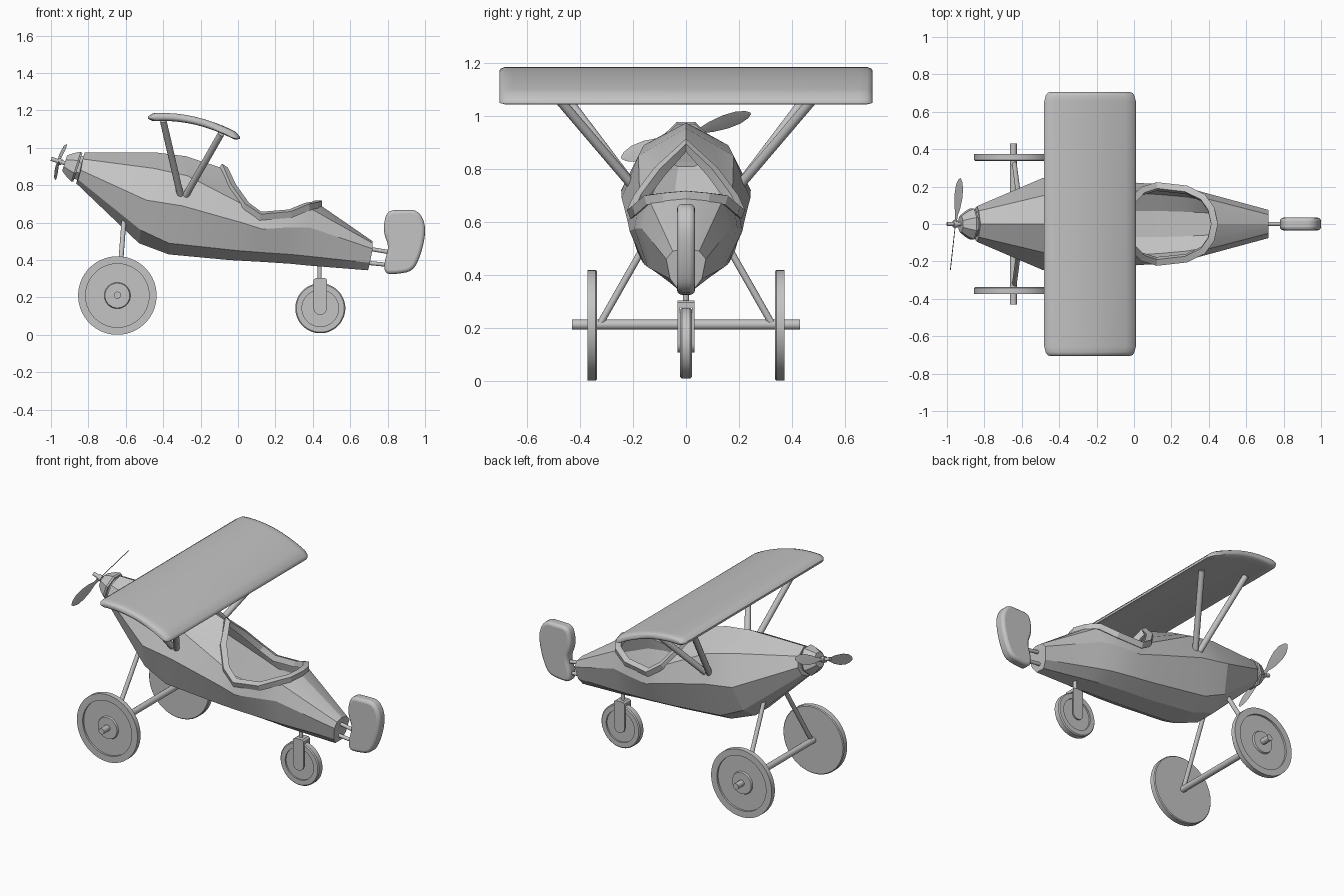
import bpy, bmesh, math
from mathutils import Vector

cube = bpy.data.objects.get("Cube")
if cube:
    bpy.data.objects.remove(cube, do_unlink=True)

grey = bpy.data.materials.new("light grey")
grey.use_nodes = True
colour = (0.55, 0.55, 0.55, 1)
grey.diffuse_color = colour
grey.node_tree.nodes["Principled BSDF"].inputs["Base Color"].default_value = colour


def finish(name, bm, angle=30, bevel=0):
    """Turn a bmesh into a shaded object."""
    bmesh.ops.recalc_face_normals(bm, faces=bm.faces)
    mesh = bpy.data.meshes.new(name)
    bm.to_mesh(mesh)
    bm.free()
    obj = bpy.data.objects.new(name, mesh)
    bpy.context.collection.objects.link(obj)
    mesh.materials.append(grey)
    bpy.ops.object.select_all(action="DESELECT")
    obj.select_set(True)
    bpy.context.view_layer.objects.active = obj
    bpy.ops.object.shade_smooth_by_angle(angle=math.radians(angle))
    if bevel:
        mod = obj.modifiers.new("rounded edges", "BEVEL")
        mod.width, mod.segments = bevel, 3
        mod.limit_method = "ANGLE"
        mod.angle_limit = math.radians(50)
    return obj


def loft(name, rings, skip=lambda i, j: False, ends=True, loop=False, angle=30):
    """Skin a row of closed cross-sections."""
    bm = bmesh.new()
    rows = [[bm.verts.new(p) for p in ring] for ring in rings]
    n = len(rows[0])
    for i in range(len(rows) if loop else len(rows) - 1):
        a, b = rows[i], rows[(i + 1) % len(rows)]
        for j in range(n):
            k = (j + 1) % n
            if not skip(i, j):
                bm.faces.new((a[j], a[k], b[k], b[j]))
    if ends and not loop:
        bm.faces.new(rows[0])
        bm.faces.new(rows[-1])
    loose = [v for v in bm.verts if not v.link_faces]
    bmesh.ops.delete(bm, geom=loose, context="VERTS")
    return finish(name, bm, angle)


def lathe(name, centre, axis, profile, sides=40):
    """Spin (radius, height) points about an axis."""
    turn = Vector(axis).to_track_quat("Z", "Y")
    rings = []
    for r, h in profile:
        ring = []
        for k in range(sides):
            t = math.tau * (k + 0.5) / sides
            ring.append(Vector(centre) + turn @ Vector((r * math.cos(t), r * math.sin(t), h)))
        rings.append(ring)
    return loft(name, rings)


def rod(name, a, b, radius, sides=14):
    a, b = Vector(a), Vector(b)
    return lathe(name, a, b - a, [(radius, 0), (radius, (b - a).length)], sides)


def plate(name, outline, y0, y1, bevel=0):
    """Extrude an x-z outline between two y values."""
    return_rings = [[(x, y, z) for x, z in outline] for y in (y0, y1)]
    obj = loft(name, return_rings)
    if bevel:
        mod = obj.modifiers.new("rounded edges", "BEVEL")
        mod.width, mod.segments, mod.limit_method = bevel, 3, "ANGLE"
        mod.angle_limit = math.radians(50)
    return obj


# Fuselage: long edge lines from nose to tail, one point per station
ridge = [(-.82, 0, .975), (-.44, 0, .975), (-.28, 0, .955), (-.08, 0, .89),
         (.13, 0, .8), (.28, 0, .75), (.43, 0, .7), (.72, 0, .5)]
upper = [(-.83, .07, .94), (-.45, .16, .89), (-.27, .18, .85), (.04, .175, .69),
         (.12, .2, .635), (.28, .183, .648), (.37, .14, .685), (.72, .05, .49)]
waist = [(-.84, .095, .88), (-.49, .245, .72), (-.3, .243, .69), (.02, .22, .6),
         (.13, .213, .565), (.28, .195, .575), (.38, .167, .575), (.72, .075, .46)]
lower = [(-.855, .075, .83), (-.52, .18, .56), (-.37, .185, .49), (0, .165, .45),
         (.13, .158, .44), (.28, .145, .43), (.38, .127, .42), (.705, .06, .385)]
belly = [(-.865, .03, .81), (-.53, .07, .49), (-.37, .08, .43), (-.05, .07, .4),
         (.13, .07, .39), (.28, .065, .38), (.38, .06, .37), (.695, .03, .345)]


def flip(p):
    return Vector((p[0], -p[1], p[2]))


rings, shoulders = [], []
for i in range(len(ridge)):
    top, side = Vector(ridge[i]), Vector(upper[i])
    mid = (top + side) / 2
    if i in (3, 6):
        mid.y *= 1.15
        mid.x += .012 if i == 6 else -.012
    shoulders.append((top, mid, side))
    half = [mid, side, Vector(waist[i]), Vector(lower[i]), Vector(belly[i])]
    rings.append([top] + half + [flip(p) for p in reversed(half)])
last = len(rings[0]) - 1
loft("fuselage", rings, lambda i, j: 3 <= i <= 5 and j in (0, 1, last - 1, last), angle=15)

# Padded rim round the cockpit opening
left = list(shoulders[3]) + [shoulders[4][2], shoulders[5][2]] + list(reversed(shoulders[6]))
path = left + [flip(p) for p in reversed(left[1:-1])]
middle = sum(path, Vector()) / len(path)
rim = []
for i, p in enumerate(path):
    along = (path[(i + 1) % len(path)] - path[i - 1]).normalized()
    out = (p - middle)
    out = (out - along * out.dot(along)).normalized()
    up = along.cross(out).normalized()
    rim.append([p + out * a * .018 + up * b * .018 for a, b in ((-1, -1), (1, -1), (1, 1), (-1, 1))])
loft("cockpit_rim", rim, loop=True, angle=20)

# Nose cowl, collar, propeller shaft and hub along the tilted thrust line
thrust = Vector((-.95, 0, .3)).normalized()
nose = Vector((-.845, 0, .892))
lathe("nose_collar", nose, thrust, [(.07, -.01), (.07, .02)], 8)
lathe("nose_cowl", nose, thrust, [(.086, .012), (.09, .022), (.075, .05), (.047, .086)], 8)
rod("propeller_shaft", nose + thrust * .08, nose + thrust * .162, .011)
hub = nose + thrust * .115
lathe("propeller_hub", hub, thrust, [(.018, -.012), (.018, .012)], 16)

# Propeller blades: thin pitched leaves
span = Vector((.027, .245, .085)).normalized()
for name, s in (("propeller_blade_left", 1), ("propeller_blade_right", -1)):
    d = span * s
    chord = (thrust.cross(d) * .93 + thrust * .37).normalized()
    skin = chord.cross(d) * .002
    sections = []
    for r, w in ((.005, .009), (.05, .011), (.1, .026), (.16, .034), (.21, .031), (.245, .018), (.26, .004)):
        p = hub + d * r
        sections.append([p - chord * w, p + skin, p + chord * w, p - skin])
    loft(name, sections)

# Cambered wing with rounded tips
wing = []
for y, scale, thick in ((.705, .88, .35), (.7, .93, .75), (.685, .97, 1), (.655, 1, 1)):
    section = []
    steps = 14
    for sign in (1, -1):
        for k in range(steps + 1):
            t = k / steps if sign > 0 else 1 - k / steps
            u = .5 - .5 * math.cos(math.pi * t)
            z = 1.165 - .155 * (u - .15) ** 2
            h = .021 * thick * max(.3, min(1, math.sqrt(min(u, 1 - u) / .05)))
            section.append(Vector((-.235 + .49 * (u - .5) * scale, y, z + sign * h)))
    wing.append(section)
wing += [[flip(p) for p in s] for s in reversed(wing)]
loft("wing", wing, angle=50)

# Parts mirrored on both sides
wheel_profile = [(.02, -.018), (.205, -.018), (.21, -.013), (.21, .018), (.17, .018),
                 (.17, .006), (.07, .006), (.066, .016), (.02, .016)]
for label, s in (("left", 1), ("right", -1)):
    rod("front_wing_strut_" + label, (-.305, s * .2, .735), (-.4, s * .51, 1.145), .018)
    rod("rear_wing_strut_" + label, (-.285, s * .2, .735), (-.09, s * .49, 1.075), .018)
    rod("gear_leg_" + label, (-.61, s * .1, .61), (-.64, s * .325, .215), .013)
    lathe("main_wheel_" + label, (-.645, s * .355, .21), (0, s, 0), wheel_profile, 48)
rod("axle", (-.645, -.43, .212), (-.645, .43, .212), .019, 20)

# Tail wheel with a ring on each face, held in a fork
tail = (.44, 0, .142)
tread = [(.01, .012), (.098, .012), (.098, .022), (.128, .022), (.134, .016)]
lathe("tail_wheel", tail, (0, 1, 0), tread + [(r, -h) for r, h in reversed(tread)])
arc = [(tail[0] + .036 * math.cos(t), tail[2] - .036 * math.sin(t))
       for t in (math.pi * k / 10 for k in range(11))]
for label, s in (("left", 1), ("right", -1)):
    plate("fork_arm_" + label, [(.404, .285), (.476, .285)] + arc, s * .023, s * .032)
plate("fork_crown", [(.404, .277), (.476, .277), (.476, .295), (.465, .303), (.415, .303), (.404, .295)],
      -.032, .032)
rod("tail_post", (.437, 0, .29), (.437, 0, .39), .011)

# Rudder: corner-cut outline with soft edges, on two rods
outline = [(.78, .6), (.8, .665), (.88, .668), (.96, .668), (1, .6), (1, .52), (.975, .42),
           (.935, .34), (.85, .325), (.785, .325), (.782, .39), (.808, .47), (.78, .54)]
for _ in range(2):
    outline = [tuple(a * w + b * (1 - w) for a, b in zip(p, q))
               for p, q in zip(outline, outline[1:] + outline[:1]) for w in (.75, .25)]
plate("rudder", outline, -.034, .034, bevel=.018)
rod("rudder_rod_upper", (.69, 0, .462), (.82, 0, .44), .011)
rod("rudder_rod_lower", (.69, 0, .385), (.82, 0, .372), .011)
